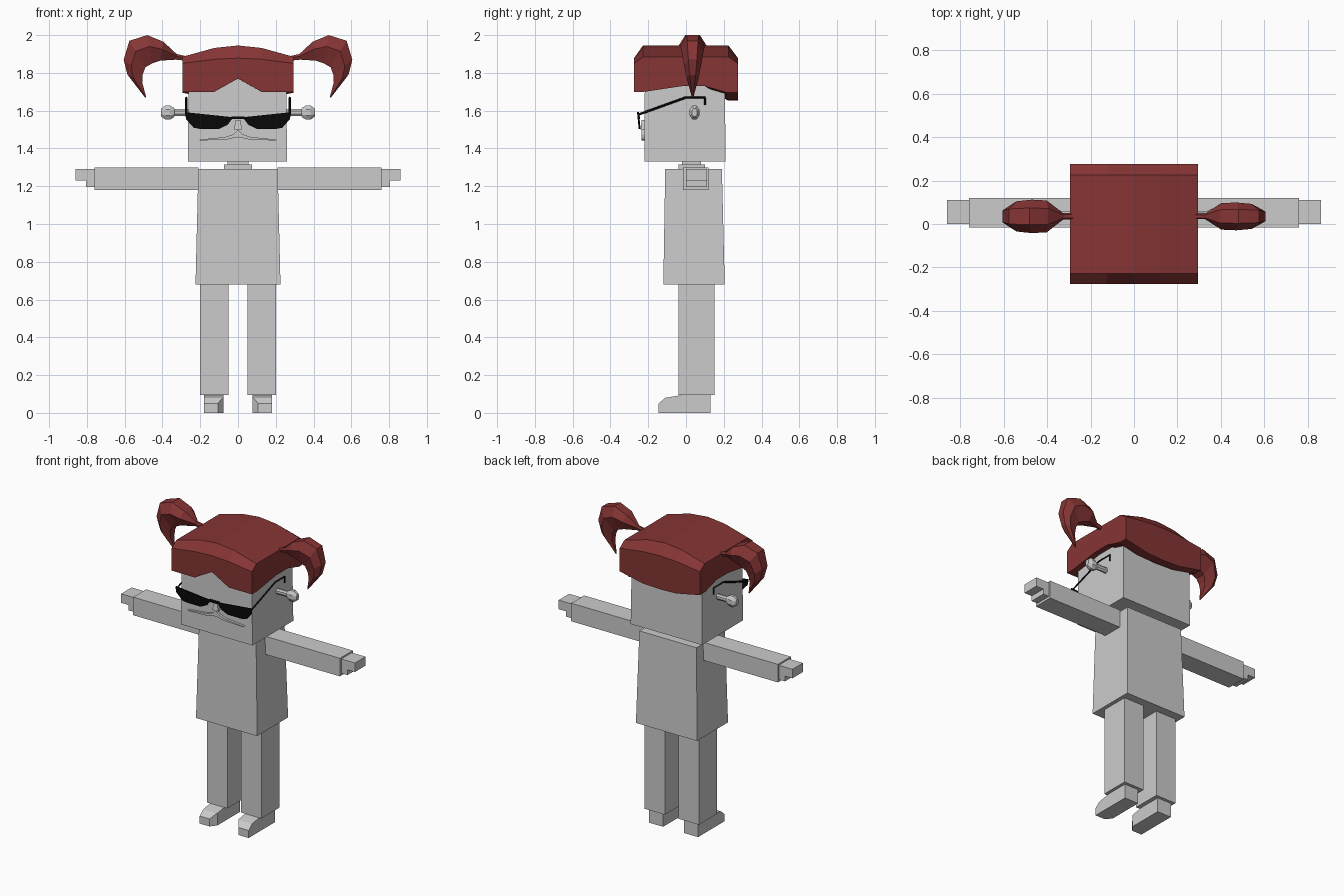
import bpy, bmesh, math
from mathutils import Vector

cube = bpy.data.objects.get("Cube")
if cube:
    bpy.data.objects.remove(cube, do_unlink=True)


def material(name, rgb, rough=0.6):
    m = bpy.data.materials.new(name)
    m.use_nodes = True
    m.diffuse_color = (*rgb, 1)
    bsdf = m.node_tree.nodes["Principled BSDF"]
    bsdf.inputs["Base Color"].default_value = (*rgb, 1)
    bsdf.inputs["Roughness"].default_value = rough
    return m


GREY = material("plain grey", (0.6, 0.6, 0.6))
RED = material("dark red", (0.24, 0.035, 0.035))
BLACK = material("black", (0.003, 0.003, 0.003))


def loft(name, rings, mat, cut=None):
    """Skin equal-sized rings, cap the ends, optionally slice by a plane."""
    bm = bmesh.new()
    loops = [[bm.verts.new(p) for p in ring] for ring in rings]
    n = len(loops[0])
    for a, b in zip(loops, loops[1:]):
        for i in range(n):
            j = (i + 1) % n
            bm.faces.new((a[i], a[j], b[j], b[i]))
    bm.faces.new(loops[0])
    bm.faces.new(loops[-1])
    if cut:
        geom = bm.verts[:] + bm.edges[:] + bm.faces[:]
        res = bmesh.ops.bisect_plane(bm, geom=geom, plane_co=cut[0], plane_no=cut[1], clear_outer=True)
        edges = [e for e in res["geom_cut"] if isinstance(e, bmesh.types.BMEdge)]
        bmesh.ops.contextual_create(bm, geom=edges)
    bmesh.ops.recalc_face_normals(bm, faces=bm.faces[:])
    mesh = bpy.data.meshes.new(name)
    bm.to_mesh(mesh)
    bm.free()
    mesh.materials.append(mat)
    ob = bpy.data.objects.new(name, mesh)
    bpy.context.collection.objects.link(ob)
    return ob


def rect(x0, x1, y0, y1, z):
    return [(x0, y0, z), (x1, y0, z), (x1, y1, z), (x0, y1, z)]


def box(name, x, y, z, mat=GREY):
    return loft(name, [rect(*x, *y, z[0]), rect(*x, *y, z[1])], mat)


# Torso, neck and head
loft("torso", [rect(-0.225, 0.225, -0.12, 0.205, 0.68),
               rect(-0.21, 0.21, -0.11, 0.19, 1.29)], GREY)
box("neck_base", (-0.075, 0.075), (-0.04, 0.1), (1.28, 1.315))
box("neck", (-0.055, 0.055), (-0.02, 0.08), (1.3, 1.34))
loft("head", [rect(-0.265, 0.26, -0.22, 0.21, 1.33),
              rect(-0.262, 0.255, -0.218, 0.205, 1.78)], GREY)

# Limbs, ears and temples, built for each side
foot = [(-0.145, 0), (0.13, 0), (0.13, 0.1), (-0.02, 0.095), (-0.11, 0.08), (-0.145, 0.05)]
ear = [(0.25, 0.02), (0.335, 0.02), (0.34, 0.028), (0.36, 0.04), (0.385, 0.04), (0.408, 0.022)]
for s, side in ((1, "left"), (-1, "right")):
    box(side + "_leg", (s * 0.05, s * 0.2), (-0.04, 0.15), (0.095, 0.69))
    loft(side + "_foot", [[(s * x, y, z) for y, z in foot] for x in (0.077, 0.18)], GREY,
         cut=(Vector((s * 0.077, -0.105, 0)), Vector((-s * 0.8, -0.6, 0))))
    box(side + "_arm", (s * 0.21, s * 0.76), (-0.015, 0.12), (1.18, 1.3))
    box(side + "_palm", (s * 0.755, s * 0.805), (0, 0.11), (1.195, 1.29))
    box(side + "_fingers", (s * 0.8, s * 0.86), (0, 0.11), (1.23, 1.29))
    loft(side + "_ear", [[(s * x, 0.045 + 0.7 * r * math.cos(a), 1.59 + r * math.sin(a))
                          for a in (math.tau * (i + 0.5) / 8 for i in range(8))]
                         for x, r in ear], GREY)

# Glasses: dark lenses, bridge and bent temples
lens = [(0.025, 1.565), (0.28, 1.592), (0.275, 1.555), (0.235, 1.51), (0.2, 1.503),
        (0.1, 1.503), (0.055, 1.525)]
temple = [(-0.25, 1.58), (0, 1.67), (0.1, 1.67), (0.1, 1.63)]
for s, side in ((1, "left"), (-1, "right")):
    loft(side + "_lens", [[(s * x, y - (z - 1.5) * 0.1, z) for x, z in lens]
                          for y in (-0.25, -0.24)], BLACK)
    curve = bpy.data.curves.new(side + "_temple", "CURVE")
    curve.dimensions = "3D"
    curve.bevel_depth = 0.006
    curve.bevel_resolution = 0
    curve.use_fill_caps = True
    line = curve.splines.new("POLY")
    line.points.add(len(temple) - 1)
    for p, (y, z) in zip(line.points, temple):
        p.co = (s * 0.274, y, z, 1)
    curve.materials.append(BLACK)
    bpy.context.collection.objects.link(bpy.data.objects.new(side + "_temple", curve))
box("bridge", (-0.035, 0.035), (-0.255, -0.243), (1.555, 1.569), BLACK)

# Nose and thin moustache
loft("nose", [rect(-0.022, 0.022, -0.24, -0.21, 1.5),
              rect(-0.012, 0.012, -0.235, -0.21, 1.55)], GREY)
whisker = [(0, 1.5), (0.025, 1.475), (0.07, 1.46), (0.205, 1.447), (0.2, 1.442), (0.06, 1.447), (0, 1.46)]
for s, side in ((1, "left"), (-1, "right")):
    loft(side + "_moustache", [[(s * x, y, z) for x, z in whisker] for y in (-0.235, -0.215)], GREY)

# Hair cap: x, front hem, shoulder, crown and back hem heights
sections = [(0.295, 1.7, 1.85, 1.885, 1.695), (0.125, 1.7, 1.872, 1.932, 1.66)]
sections = ([(-q[0], *q[1:]) for q in sections] + [(0, 1.77, 1.878, 1.945, 1.655)] + sections[::-1])
rings = []
for x, hem, shoulder, crown, back in sections:
    prof = [(-0.275, hem), (-0.275, shoulder), (-0.228, crown), (0.225, crown), (0.275, shoulder),
            (0.275, back), (0.22, back), (0.1, 1.73), (-0.02, 1.73), (-0.22, hem)]
    rings.append([(x, y, z) for y, z in prof])
loft("hair_cap", rings, RED)

# Pigtails: outer and inner edge points with a relative thickness
tail = [((0.28, 1.89), (0.28, 1.865), 0.2), ((0.325, 1.9), (0.33, 1.87), 0.2),
        ((0.395, 1.965), (0.41, 1.865), 0.95), ((0.48, 2.0), (0.455, 1.85), 1),
        ((0.575, 1.97), (0.49, 1.83), 0.9), ((0.605, 1.87), (0.505, 1.79), 0.7),
        ((0.585, 1.79), (0.507, 1.75), 0.5), ((0.49, 1.667), (0.487, 1.675), 0.06)]
for s, side, width in ((1, "left", 0.064), (-1, "right", 0.077)):
    rings = []
    for outer, inner, w in tail:
        o, i = Vector(outer), Vector(inner)
        ring = []
        for t, k in ((0, 0.5), (0.4, 1), (1, 0.5), (1, -0.5), (0.4, -1), (0, -0.5)):
            p = o.lerp(i, t)
            ring.append((s * p.x, 0.035 + k * w * width, p.y))
        rings.append(ring)
    loft(side + "_pigtail", rings, RED)
